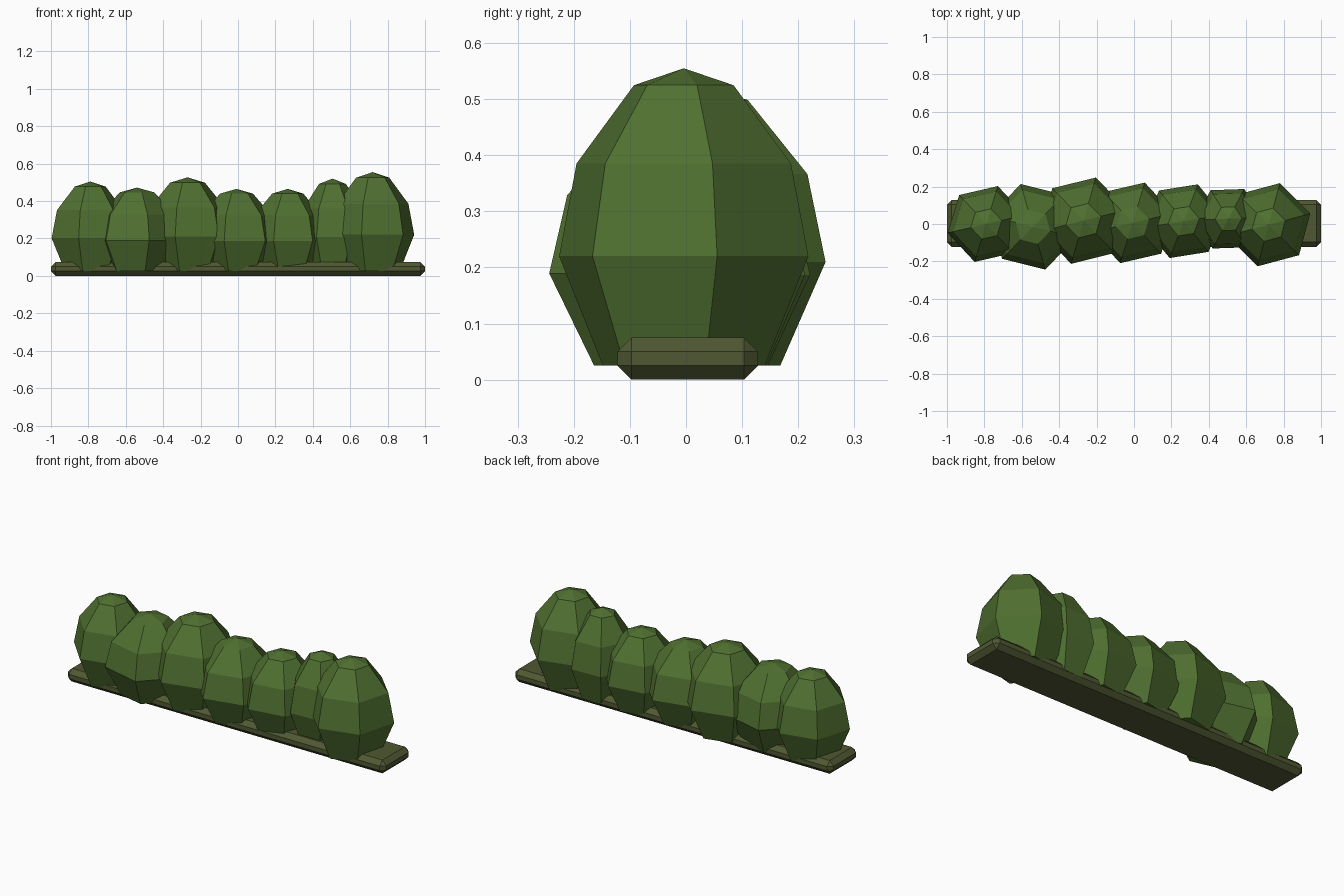
import bpy, bmesh, math

if "Cube" in bpy.data.objects:
    bpy.data.objects.remove(bpy.data.objects["Cube"])


def material(name, rgb):
    m = bpy.data.materials.new(name)
    m.diffuse_color = (*rgb, 1)
    m.use_nodes = True
    m.node_tree.nodes["Principled BSDF"].inputs["Base Color"].default_value = m.diffuse_color
    return m


green = material("leaf green", (0.080, 0.162, 0.030))
olive = material("earthy olive", (0.080, 0.098, 0.032))


def finish(bm, name, mat):
    bmesh.ops.recalc_face_normals(bm, faces=bm.faces)
    mesh = bpy.data.meshes.new(name)
    bm.to_mesh(mesh)
    bm.free()
    mesh.materials.append(mat)
    ob = bpy.data.objects.new(name, mesh)
    bpy.context.collection.objects.link(ob)
    return ob


# Bevelled soil strip
bm = bmesh.new()
bmesh.ops.create_cube(bm, size=1)
for v in bm.verts:
    v.co = (v.co.x * 2, v.co.y * 0.25 + 0.003, (v.co.z + 0.5) * 0.075)
bmesh.ops.bevel(bm, geom=bm.edges[:], offset=0.025, segments=1, affect='EDGES')
finish(bm, "soil_strip", olive)

# Six-sided bush profile: (radius share, height share), closed by an apex
PROFILE = [(0.65, 0.0), (1.0, 0.368), (0.86, 0.68), (0.40, 0.943)]
BASE = 0.025


def bush(name, x, y, radius, top, turn):
    bm = bmesh.new()
    rings = []
    for r, h in PROFILE:
        z = BASE + h * (top - BASE)
        rings.append([bm.verts.new((x + r * radius * math.cos(math.radians(turn + 60 * i)),
                                    y + r * radius * math.sin(math.radians(turn + 60 * i)), z))
                      for i in range(6)])
    apex = bm.verts.new((x, y, top))
    bm.faces.new(rings[0])
    for i in range(6):
        j = (i + 1) % 6
        for a, b in zip(rings, rings[1:]):
            bm.faces.new((a[i], a[j], b[j], b[i]))
        bm.faces.new((rings[-1][i], rings[-1][j], apex))
    finish(bm, name, green)


# Row of bushes: x, y, radius, top height, turn in degrees
ROW = [(-0.79, 0.0, 0.212, 0.505, 13), (-0.54, -0.015, 0.238, 0.472, 46),
       (-0.27, 0.018, 0.24, 0.527, 14), (-0.008, 0.006, 0.225, 0.465, 13),
       (0.266, 0.015, 0.211, 0.465, 9), (0.505, 0.028, 0.18, 0.52, 2),
       (0.72, -0.004, 0.23, 0.555, 15)]
for n, spec in enumerate(ROW, 1):
    bush(f"bush_{n}", *spec)
